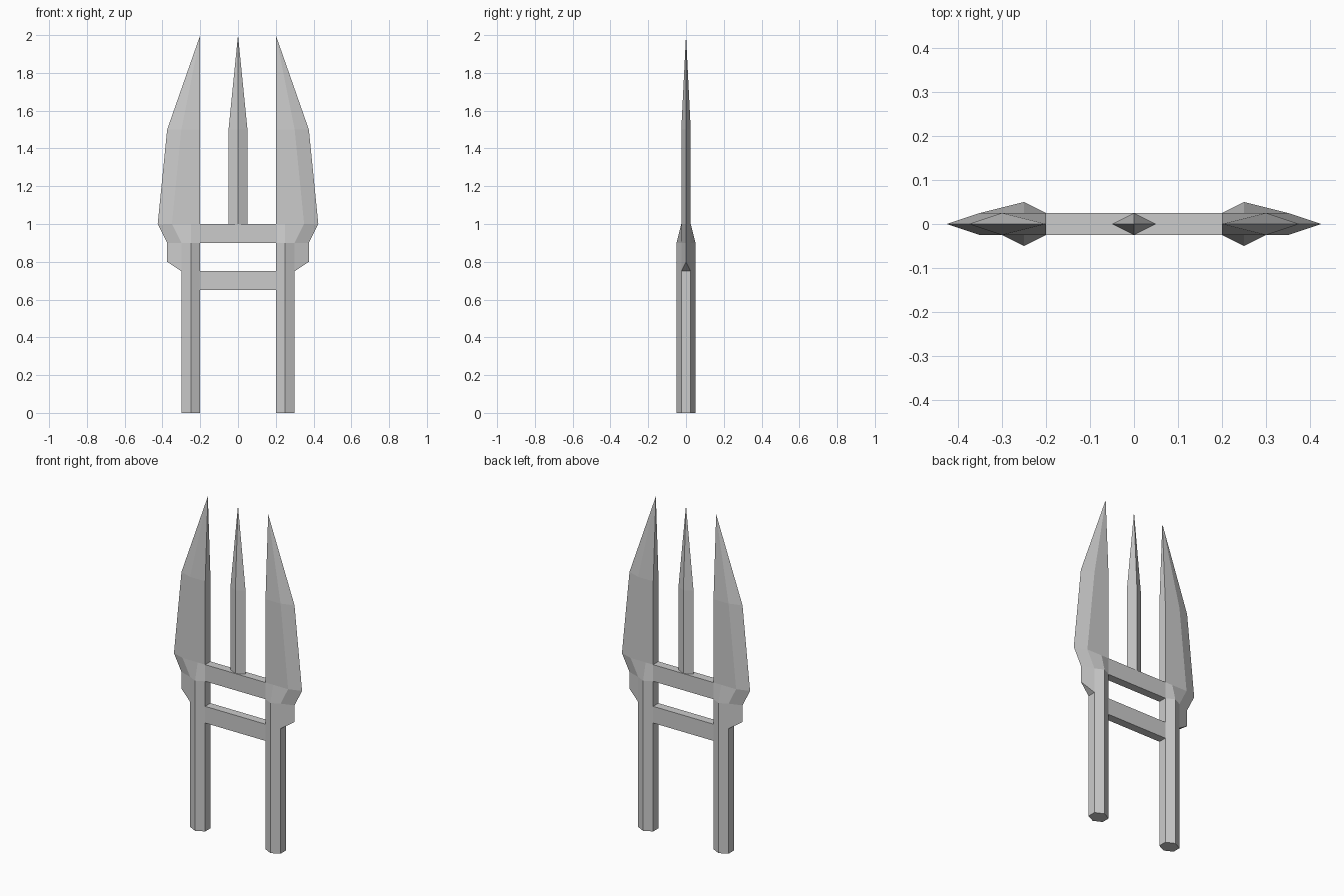
import bpy, bmesh

if "Cube" in bpy.data.objects:
    bpy.data.objects.remove(bpy.data.objects["Cube"])


def finish(name, bm, mirror=False):
    bmesh.ops.recalc_face_normals(bm, faces=bm.faces[:])
    mesh = bpy.data.meshes.new(name)
    bm.to_mesh(mesh)
    bm.free()
    ob = bpy.data.objects.new(name, mesh)
    bpy.context.collection.objects.link(ob)
    if mirror:
        ob.modifiers.new("Mirror", 'MIRROR').use_mirror_merge = False
    return ob


def section(half, z):
    """Closed ring from its +y half outline; points on y = 0 are not doubled."""
    back = [(x, -y) for x, y in reversed(half) if y > 0]
    return [(x, y, z) for x, y in list(half) + back]


def loft(name, rings, tip=None, cap=False, mirror=False):
    bm = bmesh.new()
    loops = [[bm.verts.new(p) for p in r] for r in rings]
    n = len(loops[0])
    for a, b in zip(loops, loops[1:]):
        for i in range(n):
            j = (i + 1) % n
            bm.faces.new((a[i], a[j], b[j], b[i]))
    if tip:
        t = bm.verts.new(tip)
        for i in range(n):
            bm.faces.new((loops[-1][i], loops[-1][(i + 1) % n], t))
    if cap:
        bm.faces.new(loops[0])
    return finish(name, bm, mirror)


# Hexagonal handle bars
hexa = [(0.2, 0.025), (0.25, 0.05), (0.3, 0.025)]
loft("handle", [section(hexa, 0), section(hexa, 0.9)], cap=True, mirror=True)

# Side blades: ridged root flattening into a single-edged blade
blade = [
    section(hexa + [(0.375, 0)], 0.9),
    section([(0.2, 0.025), (0.25, 0.025), (0.35, 0.025), (0.425, 0)], 1.0),
    section([(0.2, 0.025), (0.25, 0.025), (0.3, 0.025), (0.375, 0)], 1.5),
]
loft("side_blade", blade, tip=(0.2, 0, 2), mirror=True)

# Wedge-shaped guard below each blade
bm = bmesh.new()
for p in [(0.3, s * 0.025, z) for s in (-1, 1) for z in (0.75, 0.9)] + [(0.375, 0, 0.8), (0.375, 0, 0.9)]:
    bm.verts.new(p)
bmesh.ops.convex_hull(bm, input=bm.verts[:])
finish("blade_guard", bm, mirror=True)

# Central prong with diamond section
diamond = [(-0.05, 0), (0, 0.025), (0.05, 0)]
loft("center_prong", [section(diamond, 1.0), section(diamond, 1.5)], tip=(0, 0, 2))

# Crossbars (ends are hidden in the handles)
bar = [(-0.2, 0.025), (0.2, 0.025)]
for name, z in (("lower_crossbar", 0.65), ("upper_crossbar", 0.9)):
    loft(name, [section(bar, z), section(bar, z + 0.1)], cap=True)
    bm = bmesh.new()
    bm.faces.new([bm.verts.new(p) for p in section(bar, z + 0.1)])
    finish(name + "_top", bm)
